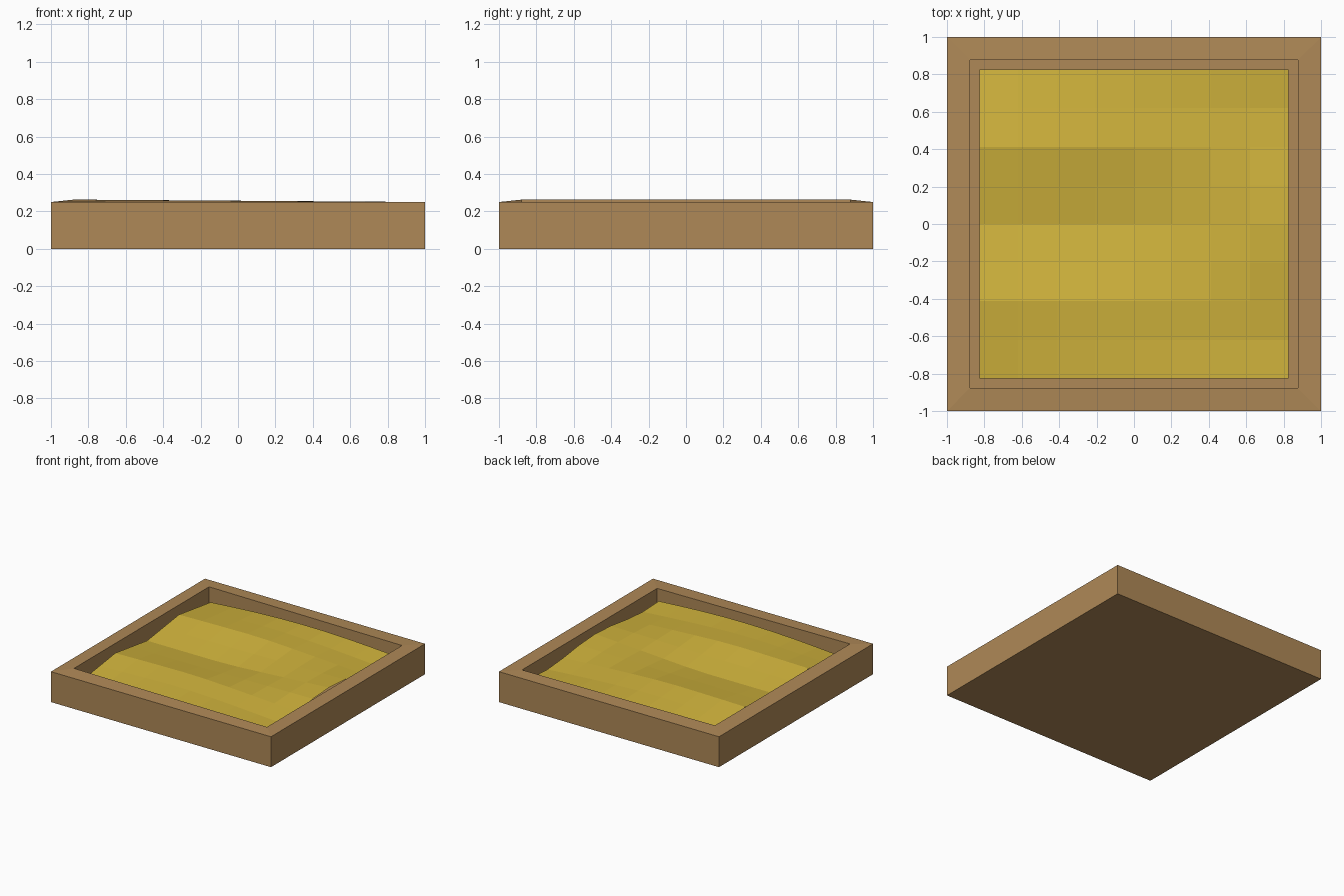
import bpy, bmesh
from math import cos, pi

if "Cube" in bpy.data.objects:
    bpy.data.objects.remove(bpy.data.objects["Cube"])

INNER, HEIGHT, CELLS = 0.826, 0.25, 8


def finish(name, bm, colour):
    mesh = bpy.data.meshes.new(name)
    bm.to_mesh(mesh)
    bm.free()
    obj = bpy.data.objects.new(name, mesh)
    bpy.context.collection.objects.link(obj)
    mat = bpy.data.materials.new(name + "_colour")
    mat.diffuse_color = (*colour, 1)
    mat.use_nodes = True
    mat.node_tree.nodes["Principled BSDF"].inputs["Base Color"].default_value = mat.diffuse_color
    mesh.materials.append(mat)


# Wooden frame: box with its top inset and sunk into a pit
bm = bmesh.new()
bmesh.ops.create_cube(bm, size=2)
for v in bm.verts:
    v.co.z = HEIGHT if v.co.z > 0 else 0
bm.normal_update()
top = max(bm.faces, key=lambda f: f.calc_center_median().z)
bmesh.ops.inset_region(bm, faces=[top], thickness=1 - INNER)
rim = list(top.verts)
pit = bmesh.ops.extrude_discrete_faces(bm, faces=[top])["faces"][0]
for v in pit.verts:
    v.co.z = 0.1
# The inner rim is slightly raised along the left side
for v in bm.verts:
    if abs(v.co.x) < 0.9 and v.co.x < 0 and v.co.z > 0.2:
        v.co.z = 0.263
bmesh.ops.recalc_face_normals(bm, faces=bm.faces)
finish("wooden_frame", bm, (0.43, 0.25, 0.095))


# Sand: coarse grid with gentle ripples
def sand_height(x, y):
    t = min(max((x + 0.1) / 0.93, 0), 1)
    left = -cos(2 * pi * y / 0.825)
    right = cos(2 * pi * y / 1.3)
    crown = 0.04 * cos(pi * x / (2 * INNER)) * (y / INNER) ** 2
    return 0.197 + 0.028 * ((1 - t) * left + t * right) + crown


bm = bmesh.new()
bmesh.ops.create_grid(bm, x_segments=CELLS, y_segments=CELLS, size=INNER)
for v in bm.verts:
    v.co.z = sand_height(v.co.x, v.co.y)
finish("sand", bm, (0.63, 0.45, 0.045))
